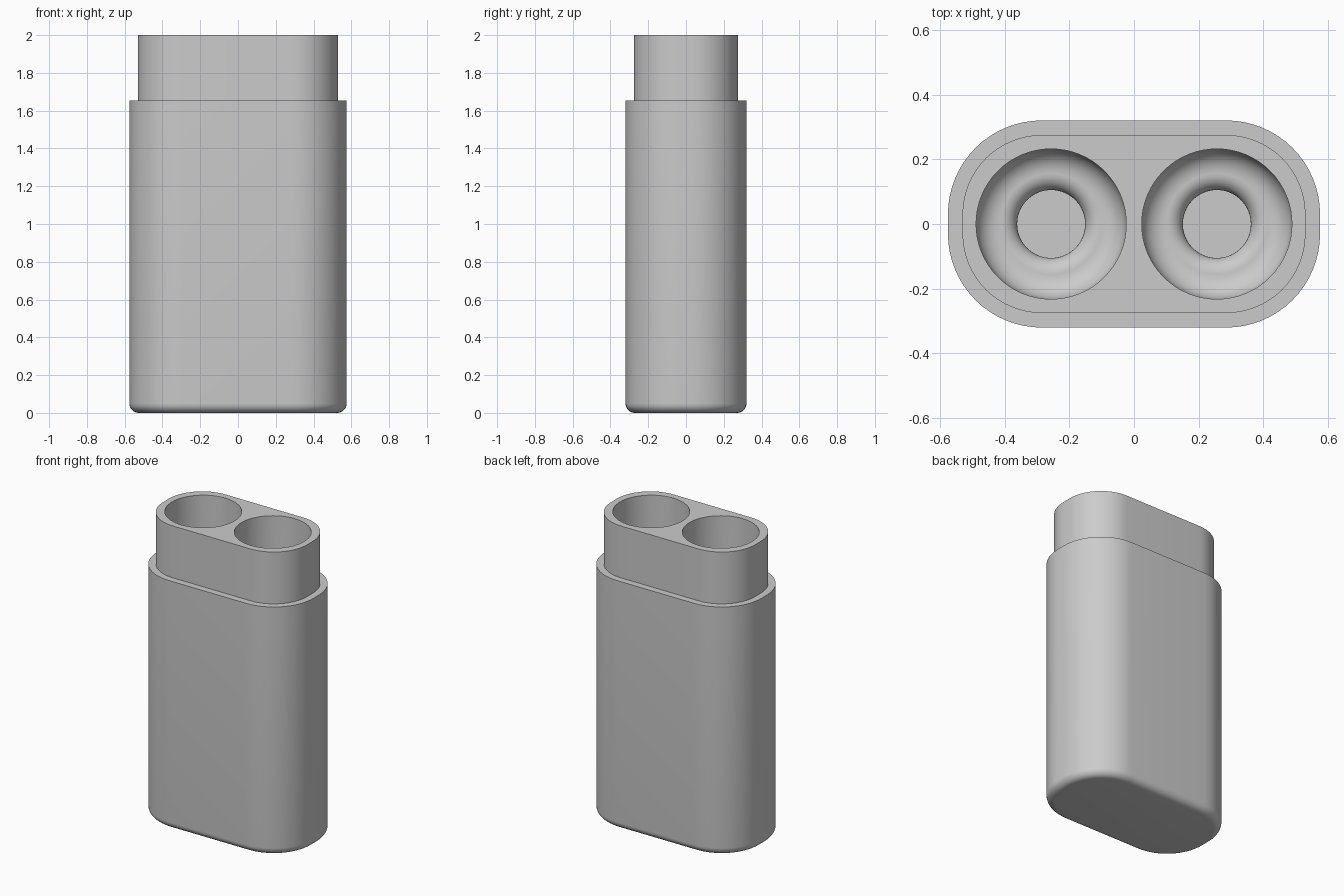
import bpy, bmesh
from math import sin, cos, pi, radians

cube = bpy.data.objects.get("Cube")
if cube:
    bpy.data.objects.remove(cube, do_unlink=True)

grey = bpy.data.materials.new("plain grey")
grey.use_nodes = True
grey.diffuse_color = (0.6, 0.6, 0.6, 1)
grey.node_tree.nodes["Principled BSDF"].inputs["Base Color"].default_value = (0.6, 0.6, 0.6, 1)

CORNER_X, CORNER_Y, RADIUS = 0.285, 0.03, 0.29
STEPS = 16


def rounded_ring(inset):
    """Outline of the rounded body, moved inward by inset."""
    r = RADIUS - inset
    points = []
    for q, (sx, sy) in enumerate([(1, 1), (-1, 1), (-1, -1), (1, -1)]):
        for i in range(STEPS + 1):
            a = (q + i / STEPS) * pi / 2
            points.append((sx * CORNER_X + r * cos(a), sy * CORNER_Y + r * sin(a)))
    return points


def circle_ring(cx, r, n=64):
    return [(cx + r * cos(2 * pi * i / n), r * sin(2 * pi * i / n)) for i in range(n)]


def loft(name, rings):
    """Closed solid through a stack of (outline, height) rings, bottom first."""
    bm = bmesh.new()
    loops = [[bm.verts.new((x, y, z)) for x, y in outline] for outline, z in rings]
    for low, high in zip(loops, loops[1:]):
        n = len(low)
        for i in range(n):
            j = (i + 1) % n
            bm.faces.new((low[i], low[j], high[j], high[i]))
    bm.faces.new(loops[0][::-1])
    bm.faces.new(loops[-1])
    mesh = bpy.data.meshes.new(name)
    bm.to_mesh(mesh)
    bm.free()
    mesh.materials.append(grey)
    obj = bpy.data.objects.new(name, mesh)
    bpy.context.collection.objects.link(obj)
    return obj


def arc(cx, cz, r, start, end, n=8):
    """Points (radius, height) along a fillet."""
    angles = [radians(start + (end - start) * i / n) for i in range(n + 1)]
    return [(cx + r * cos(a), cz + r * sin(a)) for a in angles]


# Case: filleted base, straight wall, step and narrower collar
FILLET = 0.05
base = [(-x, z) for x, z in arc(-FILLET, FILLET, FILLET, -90, 0)]
profile = base + [(0, 1.655), (0.045, 1.655), (0.045, 2.0)]
case = loft("case", [(rounded_ring(inset), z) for inset, z in profile])

# Two bottle-shaped wells: narrow floor, rounded shoulder, straight bore
shoulder = arc(0.155, 0.16, 0.05, 180, 90) + arc(0.157, 0.285, 0.075, -90, 0)
well = [(0.105, 0.1)] + shoulder + [(0.232, 2.1)]
for side, x in (("right", -0.256), ("left", 0.256)):
    cutter = loft(side + "_well_cutter", [(circle_ring(x, r), z) for r, z in well])
    cutter.hide_render = True
    cut = case.modifiers.new(side + "_well", "BOOLEAN")
    cut.operation = "DIFFERENCE"
    cut.solver = "EXACT"
    cut.object = cutter
    bpy.context.view_layer.objects.active = case
    bpy.ops.object.modifier_apply(modifier=cut.name)
    bpy.data.objects.remove(cutter, do_unlink=True)

# Smooth walls with crisp rims
bpy.ops.object.select_all(action="DESELECT")
case.select_set(True)
bpy.context.view_layer.objects.active = case
bpy.ops.object.shade_smooth_by_angle(angle=radians(35))
